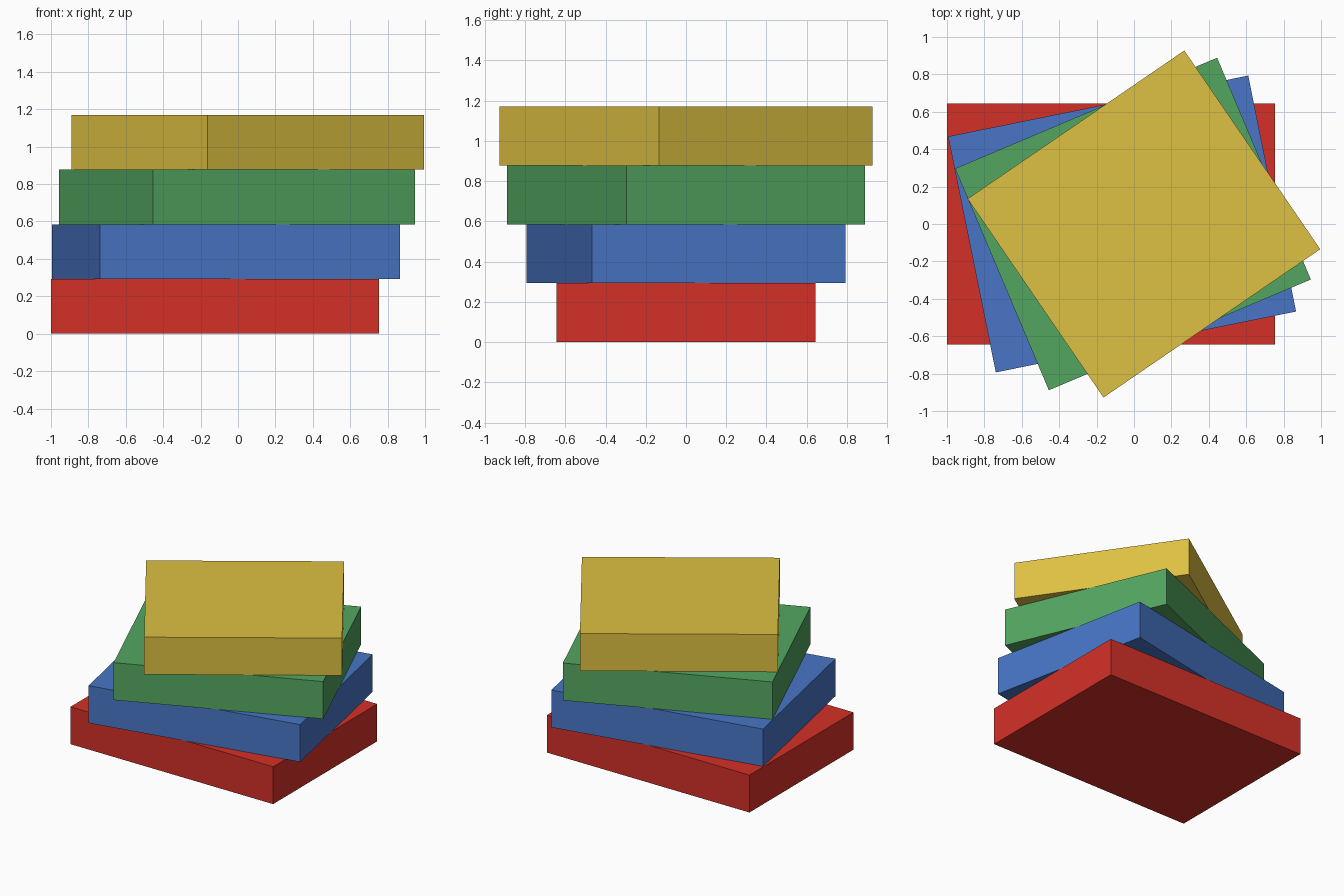
import bpy
from mathutils import Matrix

if "Cube" in bpy.data.objects:
    bpy.data.objects.remove(bpy.data.objects["Cube"])

U = 0.117            # base module
DEPTH = 11 * U
HEIGHT = 2.5 * U


def linear(c):
    c /= 255
    return c / 12.92 if c <= 0.04045 else ((c + 0.055) / 1.055) ** 2.4


def material(name, rgb):
    mat = bpy.data.materials.new(name)
    mat.diffuse_color = (*[linear(c) for c in rgb], 1)
    mat.use_nodes = True
    mat.node_tree.nodes["Principled BSDF"].inputs["Base Color"].default_value = mat.diffuse_color
    return mat


# Stacked slabs: each one is shorter, shifted and turned a little further
slabs = [
    ("red", (212, 48, 39)),
    ("blue", (72, 117, 198)),
    ("green", (83, 166, 96)),
    ("yellow", (222, 193, 66)),
]
for i, (colour, rgb) in enumerate(slabs):
    bpy.ops.mesh.primitive_cube_add(
        size=1,
        location=(-0.1225 + 0.0585 * i, 0, HEIGHT * (i + 0.5)),
        rotation=(0, 0, 0.2 * i))
    slab = bpy.context.object
    slab.name = f"{colour}_slab"
    slab.data.transform(Matrix.Diagonal(((15 - i) * U, DEPTH, HEIGHT, 1)))
    slab.data.materials.append(material(colour, rgb))
